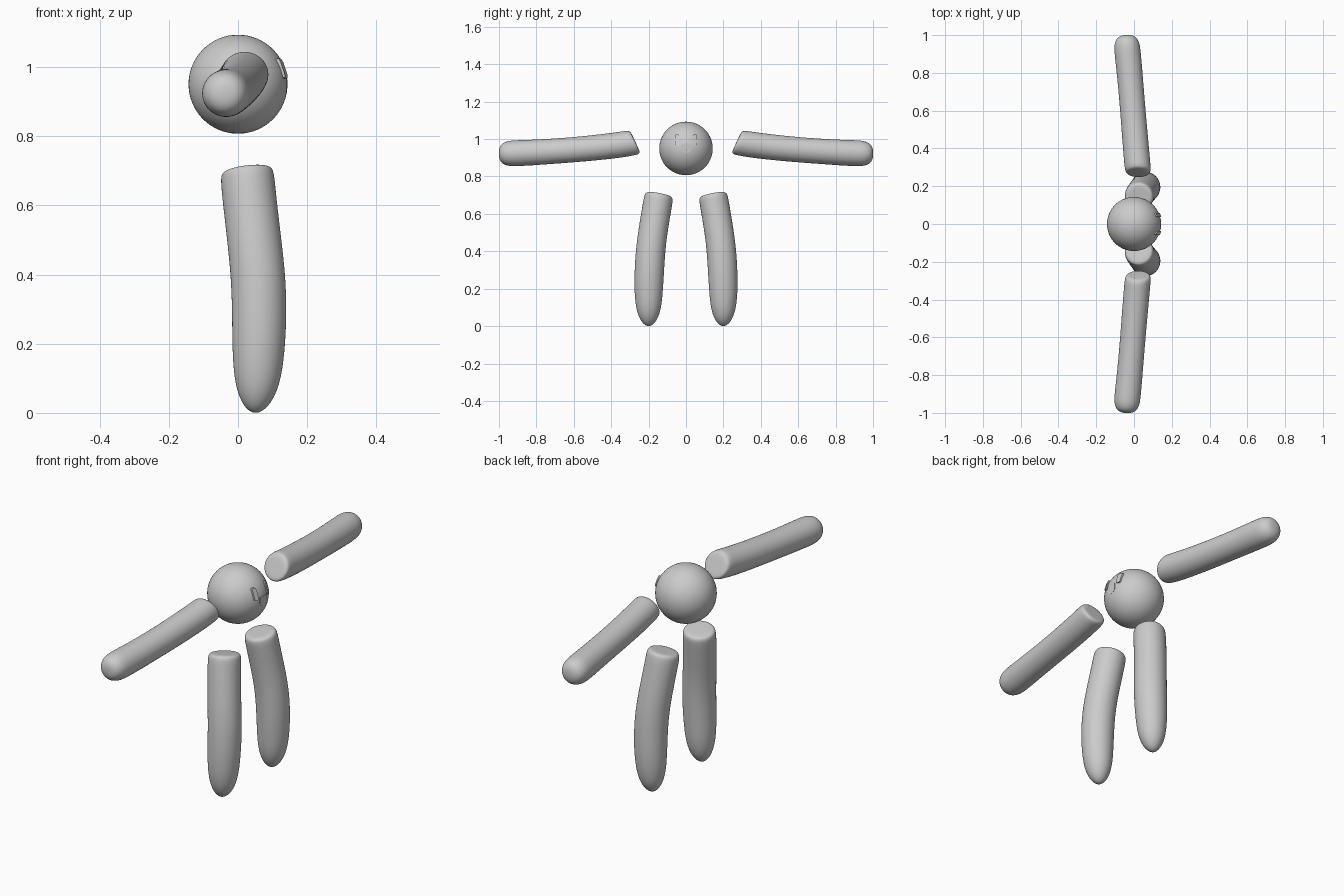
import bpy, bmesh, math
from mathutils import Vector

if "Cube" in bpy.data.objects:
    bpy.data.objects.remove(bpy.data.objects["Cube"])

SIDES = 20


def finish(name, bm, levels=0):
    bmesh.ops.recalc_face_normals(bm, faces=bm.faces)
    mesh = bpy.data.meshes.new(name)
    bm.to_mesh(mesh)
    bm.free()
    ob = bpy.data.objects.new(name, mesh)
    bpy.context.collection.objects.link(ob)
    for p in mesh.polygons:
        p.use_smooth = True
    if levels:
        m = ob.modifiers.new("smooth", 'SUBSURF')
        m.levels = m.render_levels = levels
    return ob


def limb(name, side, rings, cut):
    """Loft (x, y, z, radius) rings; the first end is a flat cap facing `cut`."""
    pts = [Vector((x, y * side, z)) for x, y, z, r in rings]
    radii = [r * 1.012 for *_, r in rings]
    n = Vector((cut[0], cut[1] * side, cut[2])).normalized()
    axis0 = (pts[1] - pts[0]).normalized()
    # flat cap with a softened rim
    cap = [(0.0, 0.25), (0.0, 0.6), (0.002, 0.86), (0.012, 0.97), (0.035, 1.0)]
    stations = [(pts[0] + axis0 * o, radii[0] * s, axis0, True) for o, s in cap]
    for i in range(1, len(pts)):
        a, b = pts[i - 1], pts[min(i + 1, len(pts) - 1)]
        stations.append((pts[i], radii[i], (b - a).normalized(), False))
    bm = bmesh.new()
    loops = []
    for c, r, t, slanted in stations:
        u = t.cross(Vector((1, 0, 0))).normalized()
        v = t.cross(u)
        loop = []
        for k in range(SIDES):
            a = 2 * math.pi * k / SIDES
            off = (u * math.cos(a) + v * math.sin(a)) * r
            if slanted:
                off -= t * (off.dot(n) / t.dot(n))
            loop.append(bm.verts.new(c + off))
        loops.append(loop)
    for p, q in zip(loops, loops[1:]):
        for k in range(SIDES):
            j = (k + 1) % SIDES
            bm.faces.new((p[k], p[j], q[j], q[k]))
    bm.faces.new(loops[0])
    bm.faces.new(loops[-1])
    return finish(name, bm, 2)


# Head
HEAD, R = Vector((0, 0, 0.95)), 0.143
bm = bmesh.new()
bmesh.ops.create_uvsphere(bm, u_segments=64, v_segments=32, radius=R)
bmesh.ops.translate(bm, verts=bm.verts, vec=HEAD)
finish("head", bm)


def face_plate(name, outline, rise, flat=None):
    """Extruded outline in (y, z) wrapped on the head front (+x), or flat at a given x."""
    bm = bmesh.new()
    rows = []
    for inner in (True, False):
        row = []
        for y, z in outline:
            rad = R - 0.012 if inner else R + rise
            dz = z - HEAD.z
            x = math.sqrt(rad * rad - y * y - dz * dz)
            if flat and not inner:
                x = flat
            row.append(bm.verts.new((x, y, z)))
        rows.append(row)
    n = len(outline)
    for k in range(n):
        j = (k + 1) % n
        bm.faces.new((rows[0][k], rows[0][j], rows[1][j], rows[1][k]))
    bm.faces.new(rows[0])
    bm.faces.new(rows[1])
    ob = finish(name, bm)
    for p in ob.data.polygons:
        p.use_smooth = False
    return ob


# Eyes: upright rounded slots
for side, label in ((1, "left"), (-1, "right")):
    pill = []
    for k in range(16):
        a = 2 * math.pi * (k + 0.5) / 16
        c, s = math.cos(a), math.sin(a)
        pill.append((0.047 * side + 0.011 * math.copysign(abs(c) ** 0.5, c),
                     0.996 + 0.029 * math.copysign(abs(s) ** 0.35, s)))
    face_plate(label + "_eye", pill, 0.007)

# Mouth: flat-topped half round
mouth = [(-0.026, 0.972), (0.026, 0.972)]
mouth += [(0.026 * math.cos(a), 0.951 - 0.026 * math.sin(a))
          for a in (math.pi * k / 12 for k in range(13))]
face_plate("mouth", mouth, 0.0, flat=0.142)

# Arms and legs, from the head side outwards
ARM = [(0.022, 0.27, 0.984, 0.069), (0.014, 0.36, 0.968, 0.069),
       (0.002, 0.50, 0.952, 0.068), (-0.010, 0.65, 0.939, 0.067),
       (-0.023, 0.80, 0.929, 0.068), (-0.034, 0.91, 0.924, 0.070),
       (-0.038, 0.955, 0.923, 0.067), (-0.040, 0.985, 0.923, 0.053),
       (-0.041, 0.998, 0.923, 0.031), (-0.041, 1.001, 0.923, 0.009)]
LEG = [(0.025, 0.143, 0.706, 0.078), (0.033, 0.158, 0.62, 0.078),
       (0.047, 0.178, 0.50, 0.078), (0.058, 0.190, 0.40, 0.079),
       (0.062, 0.196, 0.30, 0.079), (0.060, 0.200, 0.20, 0.077),
       (0.057, 0.200, 0.11, 0.070), (0.053, 0.200, 0.05, 0.054),
       (0.049, 0.200, 0.014, 0.031), (0.047, 0.200, 0.000, 0.009)]
for side, label in ((1, "left"), (-1, "right")):
    limb(label + "_arm", side, ARM, (0.0, -0.91, 0.42))
    limb(label + "_leg", side, LEG, (-0.12, -0.19, 1.0))
